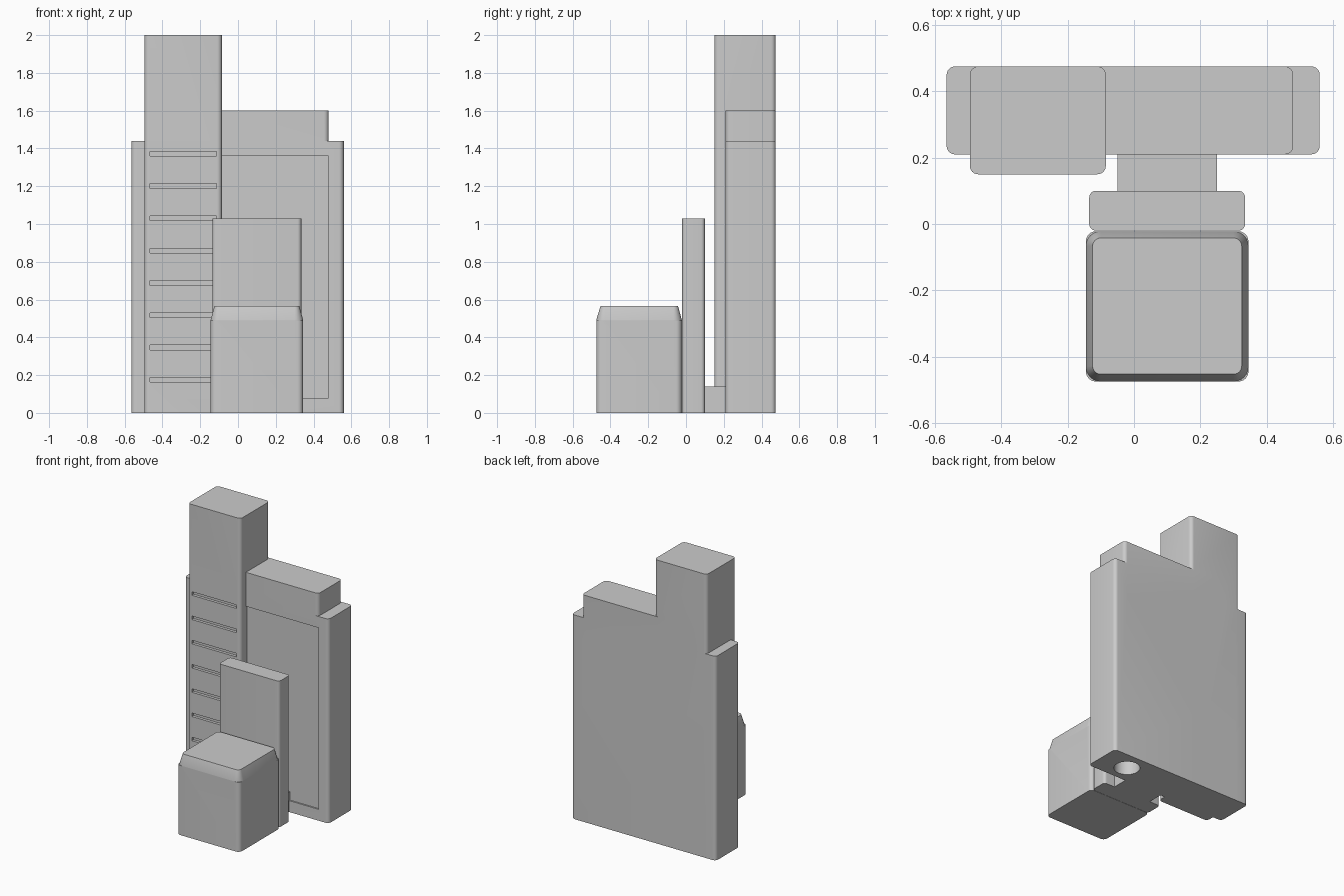
import bpy
import bmesh
import math

default = bpy.data.objects.get("Cube")
if default:
    bpy.data.objects.remove(default, do_unlink=True)

grey = bpy.data.materials.new("plain grey")
grey.use_nodes = True
COLOUR = (0.6, 0.6, 0.6, 1)
grey.diffuse_color = COLOUR
grey.node_tree.nodes["Principled BSDF"].inputs["Base Color"].default_value = COLOUR


def outline(x0, x1, y0, y1, r, steps=6):
    """Corner points of a rounded rectangle, counter-clockwise."""
    if r == 0:
        return [(x0, y0), (x1, y0), (x1, y1), (x0, y1)]
    centres = [(x1 - r, y1 - r), (x0 + r, y1 - r), (x0 + r, y0 + r), (x1 - r, y0 + r)]
    pts = []
    for i, (cx, cy) in enumerate(centres):
        for k in range(steps + 1):
            a = math.pi / 2 * (i + k / steps)
            pts.append((cx + r * math.cos(a), cy + r * math.sin(a)))
    return pts


def loft(name, rings):
    """Closed solid through (outline, height) rings."""
    bm = bmesh.new()
    loops = [[bm.verts.new((x, y, z)) for x, y in pts] for pts, z in rings]
    n = len(loops[0])
    for low, high in zip(loops, loops[1:]):
        for i in range(n):
            j = (i + 1) % n
            bm.faces.new((low[i], low[j], high[j], high[i]))
    bm.faces.new(loops[0][::-1])
    bm.faces.new(loops[-1])
    bmesh.ops.recalc_face_normals(bm, faces=bm.faces)
    mesh = bpy.data.meshes.new(name)
    bm.to_mesh(mesh)
    bm.free()
    mesh.materials.append(grey)
    ob = bpy.data.objects.new(name, mesh)
    bpy.context.collection.objects.link(ob)
    return ob


def block(name, x, y, z, r=0.025):
    pts = outline(*x, *y, r)
    return loft(name, [(pts, z[0]), (pts, z[1])])


def combine(target, other, operation):
    """Boolean applied at once, then the helper is removed."""
    mod = target.modifiers.new("boolean", "BOOLEAN")
    mod.operation = operation
    mod.solver = "EXACT"
    mod.object = other
    bpy.context.view_layer.objects.active = target
    bpy.ops.object.modifier_apply(modifier=mod.name)
    bpy.data.objects.remove(other, do_unlink=True)


# Wide rear wall with its raised step and shallow front panel
wall = block("rear_wall", (-0.565, 0.56), (0.21, 0.475), (0, 1.44))
combine(wall, block("step", (-0.3, 0.48), (0.21, 0.475), (1.2, 1.6)), "UNION")
combine(wall, block("panel", (-0.3, 0.48), (0.1, 0.22), (0.08, 1.36), 0), "DIFFERENCE")

# Tall tower joined to the wall
combine(wall, block("tower", (-0.495, -0.085), (0.15, 0.475), (0, 2)), "UNION")

# Row of vent slots on the tower front
for i in range(8):
    z = 0.175 + 0.171 * i
    slot = block("slot", (-0.465, -0.115), (0.1, 0.17), (z - 0.0125, z + 0.0125), 0)
    combine(wall, slot, "DIFFERENCE")

# Round socket in the underside
combine(wall, block("socket", (0.26, 0.43), (0.255, 0.425), (-0.1, 0.5), 0.085), "DIFFERENCE")

# Low link, upright backrest and seat block with a tapered top
link = block("link_base", (-0.05, 0.25), (0.08, 0.23), (0, 0.14), 0)
back = block("backrest", (-0.135, 0.335), (-0.02, 0.1), (0, 1.03), 0.02)
seat = block("seat_block", (-0.145, 0.345), (-0.475, -0.022), (0, 0.49), 0.03)
top = loft("seat_top", [
    (outline(-0.145, 0.345, -0.475, -0.022, 0.045), 0.485),
    (outline(-0.145, 0.345, -0.475, -0.022, 0.045), 0.492),
    (outline(-0.125, 0.325, -0.453, -0.042, 0.025), 0.565),
])
combine(seat, top, "UNION")

# Smooth the rounded corners, keep hard edges sharp
for ob in (wall, link, back, seat):
    bpy.ops.object.select_all(action="DESELECT")
    ob.select_set(True)
    bpy.context.view_layer.objects.active = ob
    bpy.ops.object.shade_smooth_by_angle(angle=math.radians(25))
